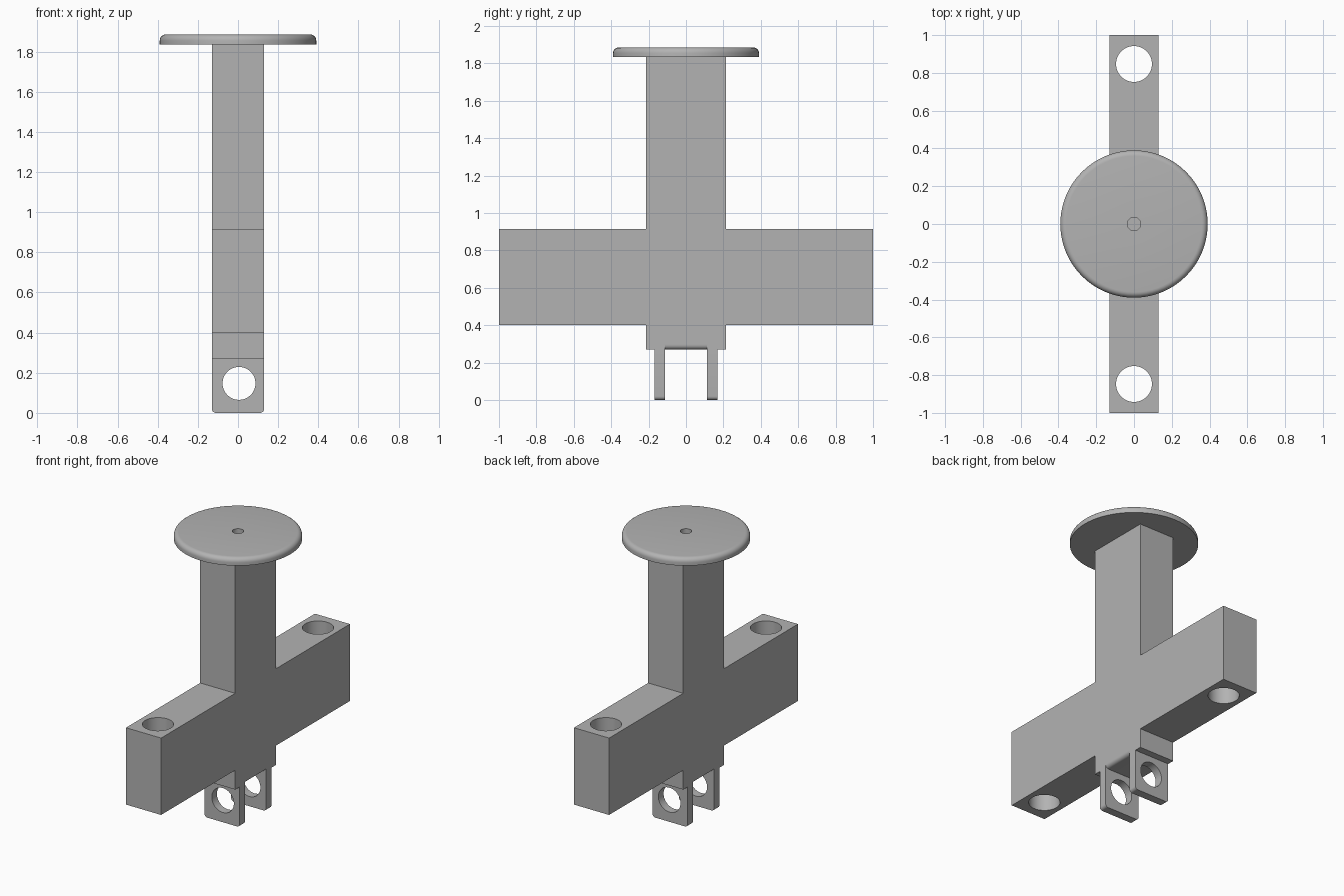
import bpy, bmesh, math
from mathutils import Matrix

cube = bpy.data.objects.get("Cube")
if cube:
    bpy.data.objects.remove(cube, do_unlink=True)

grey = bpy.data.materials.new("plain grey")
grey.use_nodes = True
COLOUR = (0.45, 0.45, 0.45, 1)
grey.diffuse_color = COLOUR
grey.node_tree.nodes["Principled BSDF"].inputs["Base Color"].default_value = COLOUR

HALF = 0.13  # half thickness of the body along x


def add_object(name, bm):
    bmesh.ops.recalc_face_normals(bm, faces=bm.faces)
    mesh = bpy.data.meshes.new(name)
    bm.to_mesh(mesh)
    bm.free()
    mesh.materials.append(grey)
    obj = bpy.data.objects.new(name, mesh)
    bpy.context.collection.objects.link(obj)
    return obj


def box(name, y0, y1, z0, z1, bevel_rule=None, radius=0.02):
    """Box across the body thickness; bevel_rule picks the edges to round."""
    bm = bmesh.new()
    bmesh.ops.create_cube(bm, size=1)
    for v in bm.verts:
        v.co.x *= 2 * HALF
        v.co.y = y0 if v.co.y < 0 else y1
        v.co.z = z0 if v.co.z < 0 else z1
    if bevel_rule:
        edges = [e for e in bm.edges if bevel_rule(e)]
        bmesh.ops.bevel(bm, geom=edges, offset=radius, segments=5,
                        profile=0.5, affect='EDGES')
    return add_object(name, bm)


def cut_hole(target, name, radius, depth, location, axis='Z'):
    bm = bmesh.new()
    bmesh.ops.create_cone(bm, cap_ends=True, segments=48, radius1=radius,
                          radius2=radius, depth=depth)
    if axis == 'Y':
        bmesh.ops.rotate(bm, verts=bm.verts,
                         matrix=Matrix.Rotation(math.pi / 2, 3, 'X'))
    bmesh.ops.translate(bm, verts=bm.verts, vec=location)
    cutter = add_object(name, bm)
    cutter.hide_render = True
    cutter.hide_set(True)
    cutter.display_type = 'WIRE'
    mod = target.modifiers.new(name, 'BOOLEAN')
    mod.operation = 'DIFFERENCE'
    mod.solver = 'EXACT'
    mod.object = cutter
    # Apply the cut, then drop the helper
    bpy.context.view_layer.objects.active = target
    with bpy.context.temp_override(object=target, active_object=target):
        bpy.ops.object.modifier_apply(modifier=name)
    bpy.data.objects.remove(cutter, do_unlink=True)


def smooth(obj):
    bpy.ops.object.select_all(action='DESELECT')
    obj.select_set(True)
    bpy.context.view_layer.objects.active = obj
    bpy.ops.object.shade_smooth_by_angle(angle=math.radians(35))


def along_x(edge):
    return abs(edge.verts[0].co.x - edge.verts[1].co.x) > 0.1


def low_edge(edge):
    return all(v.co.z < 0.29 for v in edge.verts)


def prong_corner(edge):
    return low_edge(edge) and not along_x(edge)


# Cross-shaped body: half outline in y and z, mirrored and extruded in x
half = [(0.165, 0.3), (0.165, 0.27), (0.215, 0.27), (0.215, 0.4), (1, 0.4),
        (1, 0.915), (0.215, 0.915), (0.215, 1.84)]
outline = half + [(-y, z) for y, z in reversed(half)]
bm = bmesh.new()
face = bm.faces.new([bm.verts.new((-HALF, y, z)) for y, z in outline])
extruded = bmesh.ops.extrude_face_region(bm, geom=[face])["geom"]
bmesh.ops.translate(bm, vec=(2 * HALF, 0, 0),
                    verts=[g for g in extruded if isinstance(g, bmesh.types.BMVert)])
body = add_object("cross_body", bm)
for side, label in ((-1, "front"), (1, "back")):
    cut_hole(body, label + "_arm_hole", 0.095, 2, (0, side * 0.847, 0.6))
smooth(body)

# Rounded pad beneath the body, between the prongs
pad = box("underside_pad", -0.115, 0.115, 0.27, 0.3,
          lambda e: low_edge(e) and not along_x(e), 0.024)
smooth(pad)

# Pair of prongs with a pin hole
for side, label in ((-1, "front"), (1, "back")):
    y0, y1 = sorted((side * 0.113, side * 0.168))
    prong = box(label + "_prong", y0, y1, 0, 0.301, prong_corner)
    cut_hole(prong, label + "_pin_hole", 0.082, 0.2,
             (0.005, side * 0.14, 0.147), 'Y')
    smooth(prong)

# Round top plate, lathed with a rounded rim and a small centre recess
R, BASE, TOP, FILLET = 0.39, 1.835, 1.885, 0.03
profile = [(0, BASE), (R, BASE)]
for i in range(7):
    a = math.radians(i * 15)
    profile.append((R - FILLET + FILLET * math.cos(a),
                    TOP - FILLET + FILLET * math.sin(a)))
profile += [(0.035, TOP), (0.035, BASE + 0.01), (0, BASE + 0.01)]
bm = bmesh.new()
verts = [bm.verts.new((r, 0, z)) for r, z in profile]
edges = [bm.edges.new(pair) for pair in zip(verts, verts[1:])]
bmesh.ops.spin(bm, geom=verts + edges, cent=(0, 0, 0), axis=(0, 0, 1),
               angle=2 * math.pi, steps=72, use_merge=True)
bmesh.ops.remove_doubles(bm, verts=bm.verts, dist=0.0005)
smooth(add_object("top_plate", bm))
